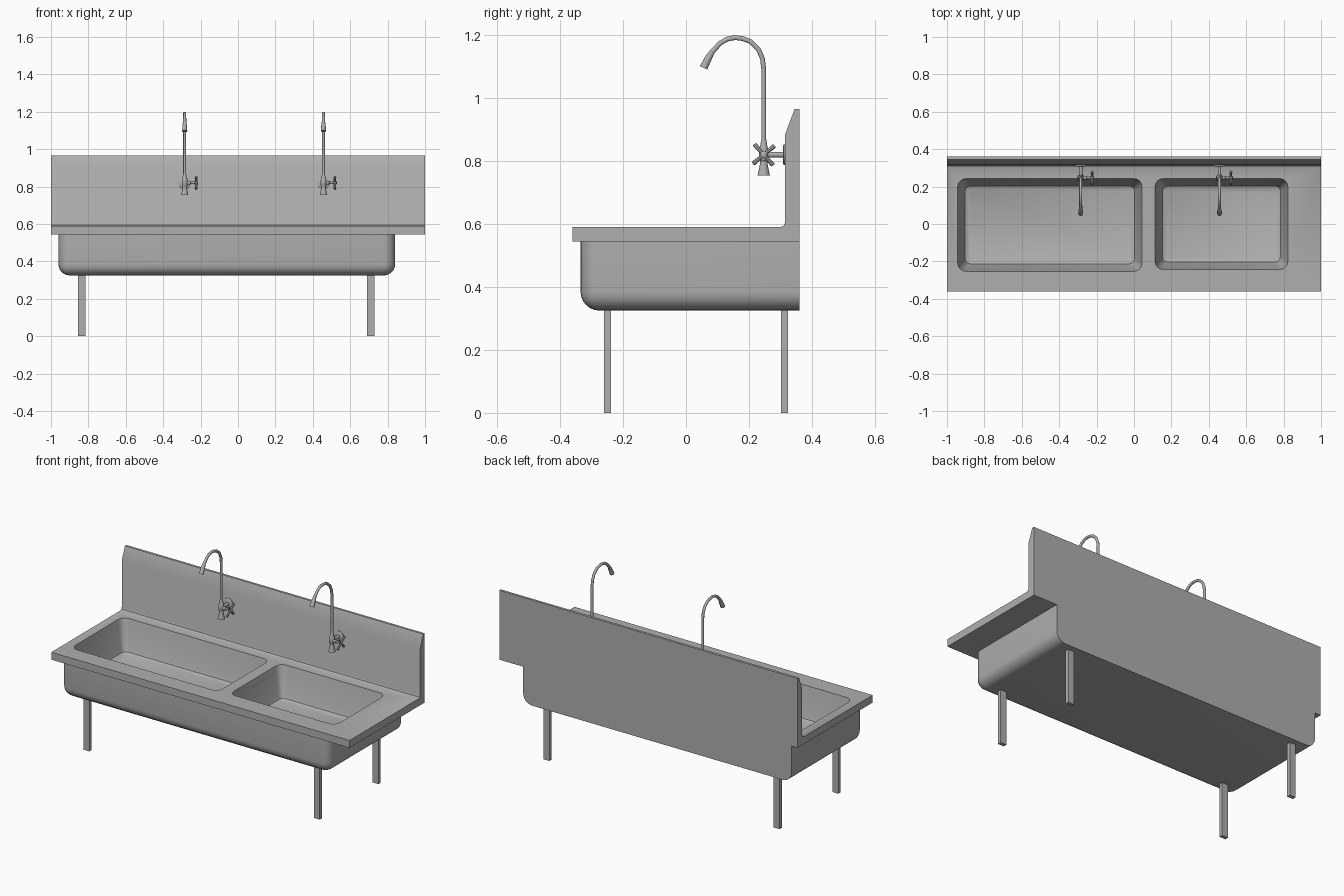
import bpy, bmesh, math
from mathutils import Vector

if "Cube" in bpy.data.objects:
    bpy.data.objects.remove(bpy.data.objects["Cube"], do_unlink=True)

# Single brushed steel colour
steel = bpy.data.materials.new("brushed_steel")
steel.use_nodes = True
GREY = (0.43, 0.43, 0.43, 1)
steel.diffuse_color = GREY
steel.node_tree.nodes["Principled BSDF"].inputs["Base Color"].default_value = GREY


def select_only(ob):
    bpy.ops.object.select_all(action='DESELECT')
    ob.select_set(True)
    bpy.context.view_layer.objects.active = ob


def finish(bm, name):
    bmesh.ops.recalc_face_normals(bm, faces=bm.faces)
    mesh = bpy.data.meshes.new(name)
    bm.to_mesh(mesh)
    bm.free()
    ob = bpy.data.objects.new(name, mesh)
    bpy.context.collection.objects.link(ob)
    mesh.materials.append(steel)
    return ob


def smooth(ob, angle=35):
    select_only(ob)
    bpy.ops.object.shade_smooth_by_angle(angle=math.radians(angle))


def loft(rings, name):
    """Skin a list of equal-length point rings and cap both ends."""
    bm = bmesh.new()
    loops = [[bm.verts.new(p) for p in ring] for ring in rings]
    n = len(loops[0])
    for a, b in zip(loops, loops[1:]):
        for i in range(n):
            j = (i + 1) % n
            bm.faces.new((a[i], a[j], b[j], b[i]))
    bm.faces.new(loops[0])
    bm.faces.new(loops[-1])
    return finish(bm, name)


def box(name, low, high):
    (x0, y0, z0), (x1, y1, z1) = low, high
    rect = [(x0, y0), (x1, y0), (x1, y1), (x0, y1)]
    return loft([[(x, y, z) for x, y in rect] for z in (z0, z1)], name)


def turned(name, start, axis, profile, sides=12):
    """Lathe: profile is (distance along axis, radius) from start."""
    axis = Vector(axis).normalized()
    u = axis.orthogonal().normalized()
    v = axis.cross(u)
    angles = [math.tau * i / sides for i in range(sides)]
    rings = [[Vector(start) + axis * d + (u * math.cos(a) + v * math.sin(a)) * r
              for a in angles] for d, r in profile]
    ob = loft(rings, name)
    smooth(ob)
    return ob


def rounded_rect(x0, x1, y0, y1, z, r, steps=4):
    pts = []
    corners = [(x1 - r, y1 - r), (x0 + r, y1 - r), (x0 + r, y0 + r), (x1 - r, y0 + r)]
    for k, (cx, cy) in enumerate(corners):
        for s in range(steps + 1):
            a = math.pi / 2 * (k + s / steps)
            pts.append((cx + r * math.cos(a), cy + r * math.sin(a), z))
    return pts


# Countertop and backsplash share one side profile (y, z)
section = [(-0.36, 0.545), (0.36, 0.545), (0.36, 0.965), (0.345, 0.965),
           (0.315, 0.885), (0.315, 0.606), (0.311, 0.595), (0.3, 0.59), (-0.36, 0.59)]
counter = loft([[(x, y, z) for y, z in section] for x in (-1, 1)], "counter_and_backsplash")

# Tub body, rounded on every lower edge and front corner, flat at the back
tub = box("tub_body", (-0.96, -0.335, 0.325), (0.84, 0.36, 0.545))
bm = bmesh.new()
bm.from_mesh(tub.data)
round_edges = []
for e in bm.edges:
    mid = (e.verts[0].co + e.verts[1].co) / 2
    low, front = mid.z < 0.33, mid.y < -0.33
    upright = abs(e.verts[0].co.z - e.verts[1].co.z) > 0.1
    if (low and mid.y < 0.3) or (upright and front):
        round_edges.append(e)
bmesh.ops.bevel(bm, geom=round_edges, offset=0.06, segments=6, profile=0.5, affect='EDGES')
bm.to_mesh(tub.data)
bm.free()

# Two basins cut through the counter into the tub
basins = [("large_basin", -0.945, 0.045, -0.255, 0.245),
          ("small_basin", 0.11, 0.825, -0.245, 0.245)]
for name, x0, x1, y0, y1 in basins:
    rings = []
    for inset, z in ((0, 0.6), (0.036, 0.425), (0.042, 0.408), (0.056, 0.4)):
        rings.append(rounded_rect(x0 + inset, x1 - inset, y0 + inset, y1 - inset,
                                  z, 0.045 - inset * 0.4))
    cutter = loft(rings, name + "_cutter")
    cutter.hide_render = True
    for target in (counter, tub):
        select_only(target)
        mod = target.modifiers.new(name, 'BOOLEAN')
        mod.operation = 'DIFFERENCE'
        mod.solver = 'EXACT'
        mod.object = cutter
        bpy.ops.object.modifier_apply(modifier=mod.name)
    bpy.data.objects.remove(cutter, do_unlink=True)
smooth(counter, 30)
smooth(tub, 30)

# Four flat legs
for side, x in (("right", -0.835), ("left", 0.71)):
    for end, y in (("front", -0.249), ("back", 0.313)):
        box(f"{end}_{side}_leg", (x - 0.02, y - 0.011, 0), (x + 0.02, y + 0.011, 0.33))

# Gooseneck path: (y, z, radius)
neck = [(0.247, 0.83, 0.008), (0.247, 1.09, 0.008), (0.243, 1.125, 0.008),
        (0.23, 1.155, 0.008), (0.204, 1.18, 0.008), (0.18, 1.189, 0.008),
        (0.155, 1.192, 0.008), (0.13, 1.187, 0.008), (0.108, 1.174, 0.008),
        (0.083, 1.147, 0.009), (0.07, 1.125, 0.012), (0.06, 1.105, 0.013),
        (0.056, 1.096, 0.014)]


def faucet(side, x):
    y, z = 0.247, 0.82
    # Swept spout
    curve = bpy.data.curves.new(f"{side}_spout", 'CURVE')
    curve.dimensions = '3D'
    curve.bevel_depth = 1
    curve.bevel_resolution = 3
    curve.use_fill_caps = True
    path = curve.splines.new('POLY')
    path.points.add(len(neck) - 1)
    for p, (py, pz, r) in zip(path.points, neck):
        p.co = (x, py, pz, 1)
        p.radius = r
    spout = bpy.data.objects.new(f"{side}_spout", curve)
    bpy.context.collection.objects.link(spout)
    curve.materials.append(steel)
    select_only(spout)
    bpy.ops.object.convert(target='MESH')
    smooth(bpy.context.object, 40)
    # Valve body with flared foot
    turned(f"{side}_valve_body", (x, y, 0.754), (0, 0, 1),
           [(0, 0.02), (0.034, 0.013), (0.046, 0.012), (0.052, 0.016),
            (0.08, 0.016), (0.092, 0.012), (0.115, 0.008)])
    # Wall arm and flange
    turned(f"{side}_wall_arm", (x, y, z), (0, 1, 0), [(0, 0.009), (0.07, 0.009)])
    turned(f"{side}_wall_flange", (x, 0.308, z), (0, 1, 0),
           [(0, 0.028), (0.003, 0.033), (0.01, 0.033)], 16)
    # Cross handle on a side stem
    turned(f"{side}_handle_stem", (x, y, z), (1, 0, 0),
           [(0, 0.01), (0.03, 0.01), (0.034, 0.007), (0.052, 0.007),
            (0.054, 0.011), (0.068, 0.011), (0.071, 0.006)])
    for i, degrees in enumerate((40, 132)):
        a = math.radians(degrees)
        d = Vector((0, math.cos(a), math.sin(a)))
        turned(f"{side}_handle_bar_{i + 1}", Vector((x + 0.061, y, z)) - d * 0.045, d,
               [(0, 0.006), (0.005, 0.0075), (0.045, 0.005), (0.085, 0.0075), (0.09, 0.006)], 8)


faucet("right", -0.285)
faucet("left", 0.457)
